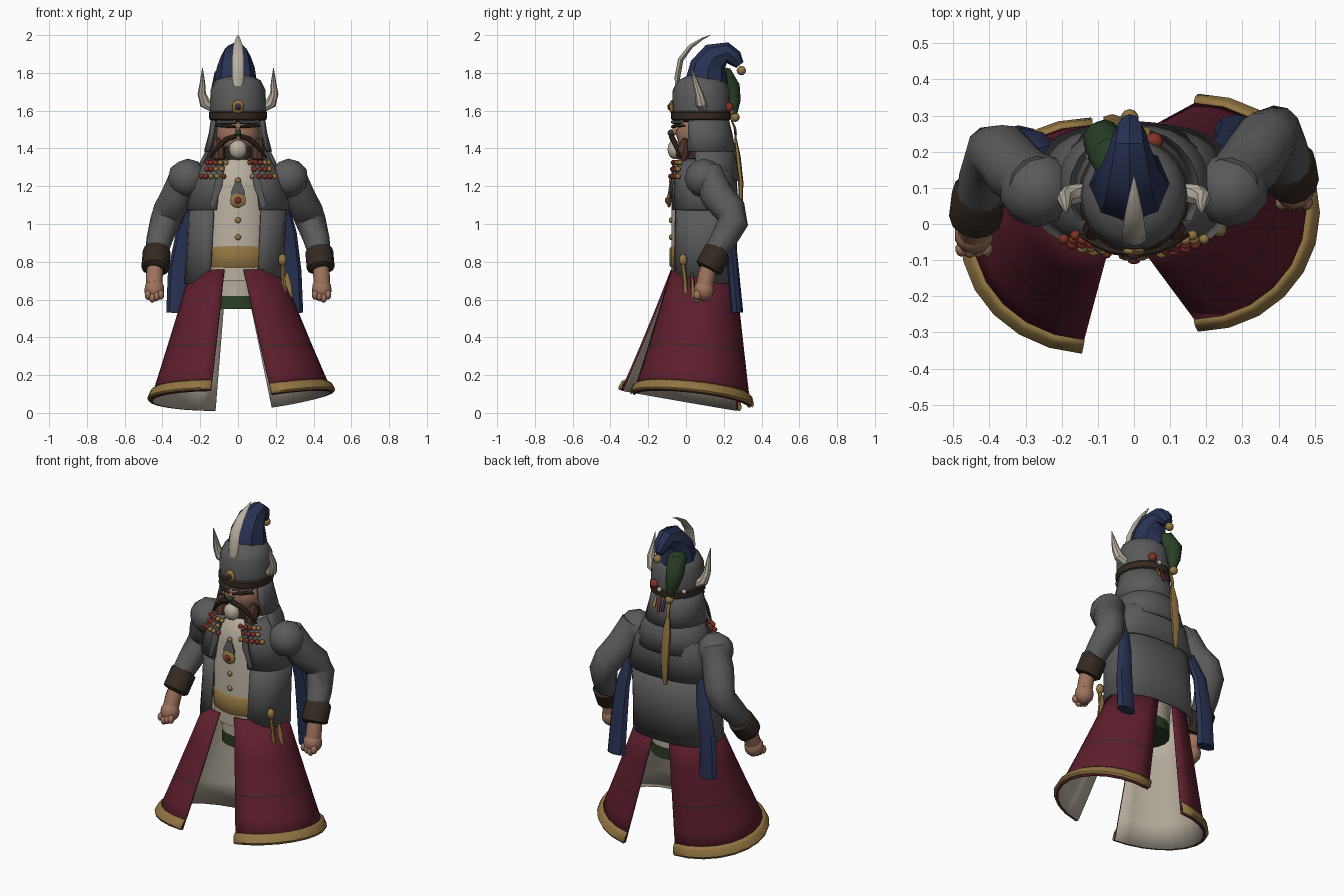
import bpy, bmesh, math
from mathutils import Vector, Matrix

if "Cube" in bpy.data.objects:
    bpy.data.objects.remove(bpy.data.objects["Cube"])


def colour(name, r, g, b):
    m = bpy.data.materials.new(name)
    m.use_nodes = True
    m.diffuse_color = (r, g, b, 1)
    m.node_tree.nodes["Principled BSDF"].inputs["Base Color"].default_value = (r, g, b, 1)
    return m


GREY = colour("grey cloth", .1, .102, .1)
CRIMSON = colour("crimson cloth", .11, .013, .026)
NAVY = colour("navy cloth", .021, .031, .085)
GOLD = colour("gold", .29, .18, .055)
CREAM = colour("cream", .48, .43, .35)
SKIN = colour("skin", .34, .17, .11)
BROWN = colour("dark brown", .034, .022, .015)
GREEN = colour("dark green", .023, .05, .02)
RED = colour("red bead", .22, .03, .02)
AUBURN = colour("auburn hair", .085, .036, .026)
made = []


def finish(bm, name, *mats):
    me = bpy.data.meshes.new(name)
    bm.to_mesh(me)
    bm.free()
    ob = bpy.data.objects.new(name, me)
    bpy.context.collection.objects.link(ob)
    for m in mats:
        me.materials.append(m)
    made.append(ob)
    return ob


def ring_point(row, a, p):
    """Point on a squared ellipse; angle 0 is the front, 90 degrees is +x."""
    z, cx, cy, rx, ry, kx, ky = (tuple(row) + (0, 0))[:7]
    s, c = math.sin(a), math.cos(a)
    x = cx + rx * math.copysign(abs(s) ** p, s)
    y = cy - ry * math.copysign(abs(c) ** p, c)
    return Vector((x, y, z + kx * x + ky * y))


def sheet(name, rows, a0, a1, n, mats, thick=0, p=1, rule=None, lining=0):
    """Loft rows listed from top to bottom over an arc."""
    bm = bmesh.new()
    angles = [math.radians(a0 + (a1 - a0) * i / n) for i in range(n + 1)]
    grid = [[bm.verts.new(ring_point(r, a, p)) for a in angles] for r in rows]
    for j in range(len(rows) - 1):
        for i in range(n):
            f = bm.faces.new((grid[j][i], grid[j + 1][i], grid[j + 1][i + 1], grid[j][i + 1]))
            f.material_index = rule(j) if rule else 0
    bmesh.ops.remove_doubles(bm, verts=bm.verts[:], dist=.0002)
    ob = finish(bm, name, *mats)
    if thick:
        mod = ob.modifiers.new("thickness", "SOLIDIFY")
        mod.thickness = thick
        mod.offset = -1
        mod.material_offset = lining
    return ob


def tube(name, pts, mat, n=10, flat=1):
    """Capped tube through (x, y, z, radius) points."""
    bm = bmesh.new()
    cs = [Vector(q[:3]) for q in pts]
    rings = []
    for k, q in enumerate(pts):
        t = (cs[min(k + 1, len(cs) - 1)] - cs[max(k - 1, 0)]).normalized()
        u = t.cross(Vector((1, 0, 0))).normalized()
        v = u.cross(t)
        ring = []
        for i in range(n):
            a = math.tau * i / n
            ring.append(bm.verts.new(cs[k] + q[3] * (u * math.cos(a) * flat + v * math.sin(a))))
        rings.append(ring)
    for r0, r1 in zip(rings, rings[1:]):
        for i in range(n):
            bm.faces.new((r0[i], r0[(i + 1) % n], r1[(i + 1) % n], r1[i]))
    bm.faces.new(rings[0])
    bm.faces.new(rings[-1])
    bmesh.ops.recalc_face_normals(bm, faces=bm.faces[:])
    return finish(bm, name, mat)


def balls(name, centres, r, mat, scale=(1, 1, 1), detail=2):
    bm = bmesh.new()
    for c in centres:
        m = Matrix.Translation(c) @ Matrix.Diagonal((*scale, 1))
        bmesh.ops.create_icosphere(bm, subdivisions=detail, radius=r, matrix=m)
    return finish(bm, name, mat)


def mix(a, b, t):
    return [u + (v - u) * t for u, v in zip(a, b)]


# Split skirt: two flared panels with lining, seam line and thick gold hem
panels = (("left", 0, 180, (.76, .03, .09, .2, .17, 0, 0), (.04, .18, .03, .32, .312, .15, -.11)),
          ("right", 180, 356, (.76, -.06, .09, .19, .17, 0, 0),
           (.06, -.12, -.035, .345, .31, 0, -.175)))
for side, a0, a1, top, low in panels:
    rows = [mix(top, low, t) for t in (0, .3, .594, .606, .8, 1)]
    sheet(side + "_skirt_panel", rows, a0, a1, 12, (CRIMSON, BROWN, CREAM, CREAM),
          .012, rule=lambda j: int(j == 2), lining=2)
    rows = [mix(top, low, t) for t in (.905, .925, .98, 1)]
    for row, grow in zip(rows, (.004, .016, .02, .01)):
        row[3] += grow
        row[4] += grow
    sheet(side + "_skirt_hem", rows, a0, a1, 12, (GOLD,), .012)

# Inner robe: shirt, sash, under-robe and green hem
rows = [(1.36, 0, .08, .08, .08), (1.3, 0, .085, .14, .15), (1.2, 0, .09, .19, .168),
        (.7, 0, .09, .19, .166)]
sheet("shirt", rows, 0, 360, 20, (CREAM,))
rows = [(.885, 0, .09, .18, .166), (.87, 0, .09, .195, .177), (.78, 0, .09, .195, .177),
        (.76, 0, .09, .18, .16)]
sheet("sash", rows, 0, 360, 20, (GOLD,))
rows = [(.77, 0, .09, .16, .14), (.62, 0, .09, .15, .13), (.55, 0, .09, .15, .13),
        (.55, 0, .09, 0, 0)]
sheet("under_robe", rows, 0, 360, 16, (CREAM, GREEN), rule=lambda j: int(j > 0))

# Coat: long lower part, short upper jacket, shoulder cape and helmet curtain
rows = [(1.1, 0, .1, .26, .168), (.9, -.01, .1, .26, .17), (.685, -.02, .1, .265, .175)]
sheet("coat_skirt", rows, 22, 337, 24, (GREY,), .014, .75)
rows = [(1.35, 0, .09, .13, .11), (1.32, 0, .1, .19, .15), (1.24, 0, .1, .235, .168),
        (1.075, 0, .1, .278, .18)]
sheet("jacket", rows, 18, 342, 24, (GREY,), .014, .75)
rows = [(1.45, 0, .09, .14, .15), (1.33, 0, .1, .2, .17), (1.23, 0, .1, .225, .185)]
sheet("shoulder_cape", rows, 75, 285, 16, (GREY,), .014, .9)
rows = [(1.58, 0, .08, .14, .14), (1.48, 0, .085, .155, .16), (1.385, 0, .09, .18, .175)]
sheet("neck_curtain", rows, 62, 298, 16, (GREY,), .012)
for s, side in ((1, "left"), (-1, "right")):
    tube(side + "_lapel", [(s * .09, -.066, 1.31, .024), (s * .105, -.075, 1.2, .024),
                           (s * .14, -.072, 1.09, .012)], GREY, 6, .3)

# Arms, cuffs, fists, hanging sleeves and horns
for s, side in ((1, "left"), (-1, "right")):
    def limb(*pts):
        out = []
        for x, y, z, r in pts:
            drop = 0 if s > 0 else .2 * max(0, 1.27 - z)
            out.append((s * x, y - drop, z, r))
        return out
    balls(side + "_shoulder", [(s * .267, .095, 1.242)], .104, GREY, (1.03, 1, 1))
    tube(side + "_sleeve", limb((.27, .11, 1.28, .08), (.32, .165, 1.15, .088),
                                (.365, .235, 1.07, .085), (.387, .25, 1.01, .08),
                                (.415, .2, .92, .07), (.433, .15, .84, .06)), GREY, 12)
    tube(side + "_cuff", limb((.427, .175, .863, .062), (.43, .168, .855, .074),
                              (.438, .12, .767, .074), (.44, .115, .757, .055)), BROWN, 12)
    tube(side + "_wrist", limb((.437, .125, .79, .042), (.442, .11, .73, .046),
                               (.443, .1, .68, .046)), SKIN, 10)
    balls(side + "_fist", [limb((.443, .095, .65, 0))[0][:3]], .058, SKIN, (.95, .95, 1.05))
    knuckles = limb(*[(.408 + .023 * i, .06, .625 - .008 * (i % 3), 0) for i in range(4)])
    balls(side + "_fingers", [k[:3] for k in knuckles], .022, SKIN, (.8, 1, 1.2))
    out, back = (0, 0) if s > 0 else (.035, -.03)
    tube(side + "_hanging_sleeve", [(s * .24, .2, 1.1, .03),
                                    (s * (.265 + out / 2), .235, .95, .046),
                                    (s * (.28 + out), .25 + back / 2, .75, .056),
                                    (s * (.285 + out), .27 + back, .53, .06)], NAVY, 8, .55)
    tube(side + "_helmet_horn", [(s * .135, .09, 1.615, .024), (s * .175, .08, 1.64, .03),
                                 (s * .192, .07, 1.69, .022), (s * .188, .05, 1.75, .014),
                                 (s * .188, .03, 1.825, .002)], CREAM, 8)

# Head and face
balls("head", [(0, .065, 1.48)], .12, SKIN, (1, 1, 1.05))
tube("neck", [(0, .08, 1.3, .1), (0, .07, 1.42, .1)], BROWN)
balls("nose", [(0, -.062, 1.49)], .018, SKIN, (.8, 1, 1.2))
balls("nose_gem", [(0, -.08, 1.482)], .018, GREEN)
balls("beard_tuft", [(0, -.062, 1.395)], .052, CREAM, (.95, .7, 1))
for s, side in ((1, "left"), (-1, "right")):
    tube(side + "_moustache", [(s * .012, -.078, 1.465, .014), (s * .06, -.07, 1.45, .015),
                               (s * .105, -.052, 1.41, .013), (s * .15, -.03, 1.35, .005)], BROWN, 8)
    tube(side + "_side_beard", [(s * .115, .0, 1.45, .016), (s * .105, -.012, 1.4, .038),
                                (s * .1, -.025, 1.34, .03)], AUBURN, 8)
    tube(side + "_brow", [(s * .01, -.07, 1.54, .011), (s * .11, -.02, 1.54, .011)], GREY, 6)
    tube(side + "_spectacle_rim", [(s * .012, -.074, 1.515, .007), (s * .06, -.058, 1.52, .011),
                                   (s * .115, -.01, 1.52, .006)], BROWN, 6)

# Helmet, band, jewels and crest horn
rows = [(1.79, 0, .08, 0, 0), (1.785, 0, .08, .07, .07), (1.76, 0, .08, .12, .123),
        (1.71, 0, .08, .145, .15), (1.62, 0, .08, .149, .153), (1.56, 0, .08, .145, .148)]
sheet("helmet", rows, 0, 360, 20, (GREY,))
rows = [(1.6, 0, .08, .146, .15), (1.59, 0, .08, .154, .16), (1.555, 0, .08, .152, .158),
        (1.54, 0, .08, .13, .135)]
sheet("helmet_band", rows, 0, 360, 20, (BROWN,))
balls("front_jewel_mount", [(0, -.075, 1.62)], .034, GOLD, (.95, .4, 1.1))
balls("front_jewel", [(0, -.087, 1.62)], .019, RED, (.9, .4, 1.1))
balls("front_jewel_core", [(0, -.093, 1.62)], .012, NAVY, (1, .5, 1.1))
balls("back_jewel", [(.055, .228, 1.618)], .026, RED)
balls("side_jewels", [(-.12, .19, 1.6), (.015, .238, 1.595)], .014, CREAM)
tube("crest_horn", [(0, -.05, 1.7, .02), (0, -.045, 1.78, .033), (0, -.028, 1.87, .033),
                    (0, .025, 1.94, .026), (0, .085, 1.98, .013), (0, .13, 2, .002)], CREAM, 8, .45)

# Pointed cap tails with bells
tube("blue_cap", [(-.012, .11, 1.755, .112), (-.012, .12, 1.83, .1), (-.012, .155, 1.885, .08),
                  (-.012, .22, 1.908, .054), (-.012, .255, 1.88, .045), (-.012, .285, 1.842, .024)],
     NAVY, 8)
tube("green_cap", [(-.05, .15, 1.79, .05), (-.075, .2, 1.78, .055), (-.09, .235, 1.72, .052),
                   (-.08, .25, 1.65, .04), (-.07, .255, 1.58, .016)], GREEN)
balls("cap_bells", [(-.012, .293, 1.812), (-.07, .26, 1.565)], .025, GOLD)

# Ribbons and long tassel hanging down the back
for name, x, z1, mat in (("gold", -.06, 1.43, GOLD), ("navy", -.025, 1.48, NAVY),
                         ("red", .005, 1.47, RED), ("slim_gold", .035, 1.49, GOLD)):
    tube(name + "_ribbon", [(x, .24, 1.55, .008), (x, .258, 1.51, .012), (x, .265, z1, .009)],
         mat, 6, .5)
tube("long_tassel", [(-.06, .262, 1.45, .014), (-.06, .275, 1.36, .028), (-.06, .29, 1.22, .028),
                     (-.06, .29, 1.1, .02), (-.06, .288, 1.05, .01)], GOLD, 6, .5)

# Bead necklace in alternating colours, open at the chest
strands = ((1.325, .215, .17, 5), (1.29, .235, .176, 4), (1.252, .258, .184, 5))
beads = []
for z, rx, ry, count in strands:
    for i in range(count):
        for s in (1, -1):
            angle = math.radians(12 + (5 - count) * 4 + 8 * i)
            beads.append(ring_point((z, 0, .1, rx, ry), s * angle, .78))
balls("red_beads", [b for i, b in enumerate(beads) if i % 5 not in (1, 3)], .0145, RED)
balls("gold_beads", [b for i, b in enumerate(beads) if i % 5 in (1, 3)], .0145, GOLD)

# Pendant, buttons and belt tools
tube("pendant_bar", [(0, -.082, 1.24, .01), (0, -.086, 1.17, .042), (0, -.086, 1.1, .035)],
     GREY, 6, .2)
balls("pendant_disc", [(0, -.09, 1.125)], .044, GOLD, (1, .3, .9))
balls("pendant_gem", [(0, -.102, 1.125)], .018, RED, (1, .5, 1))
balls("buttons", [(0, -.08, z) for z in (1.23, 1.02, .93)], .016, GOLD, (1, .7, 1))
tube("belt_rod", [(.235, -.02, .82, .012), (.24, -.005, .7, .012), (.25, .0, .6, .016)], GOLD, 6)
tube("belt_key", [(.258, .03, .74, .008), (.265, .035, .68, .02), (.27, .035, .61, .022)],
     GOLD, 6, .6)
balls("belt_rod_knob", [(.235, -.015, .81)], .025, GOLD, (.9, .9, 1.3))

# Smooth shading with crisp edges
bpy.ops.object.select_all(action="DESELECT")
for ob in made:
    ob.select_set(True)
bpy.context.view_layer.objects.active = made[0]
bpy.ops.object.shade_smooth_by_angle(angle=math.radians(40))
